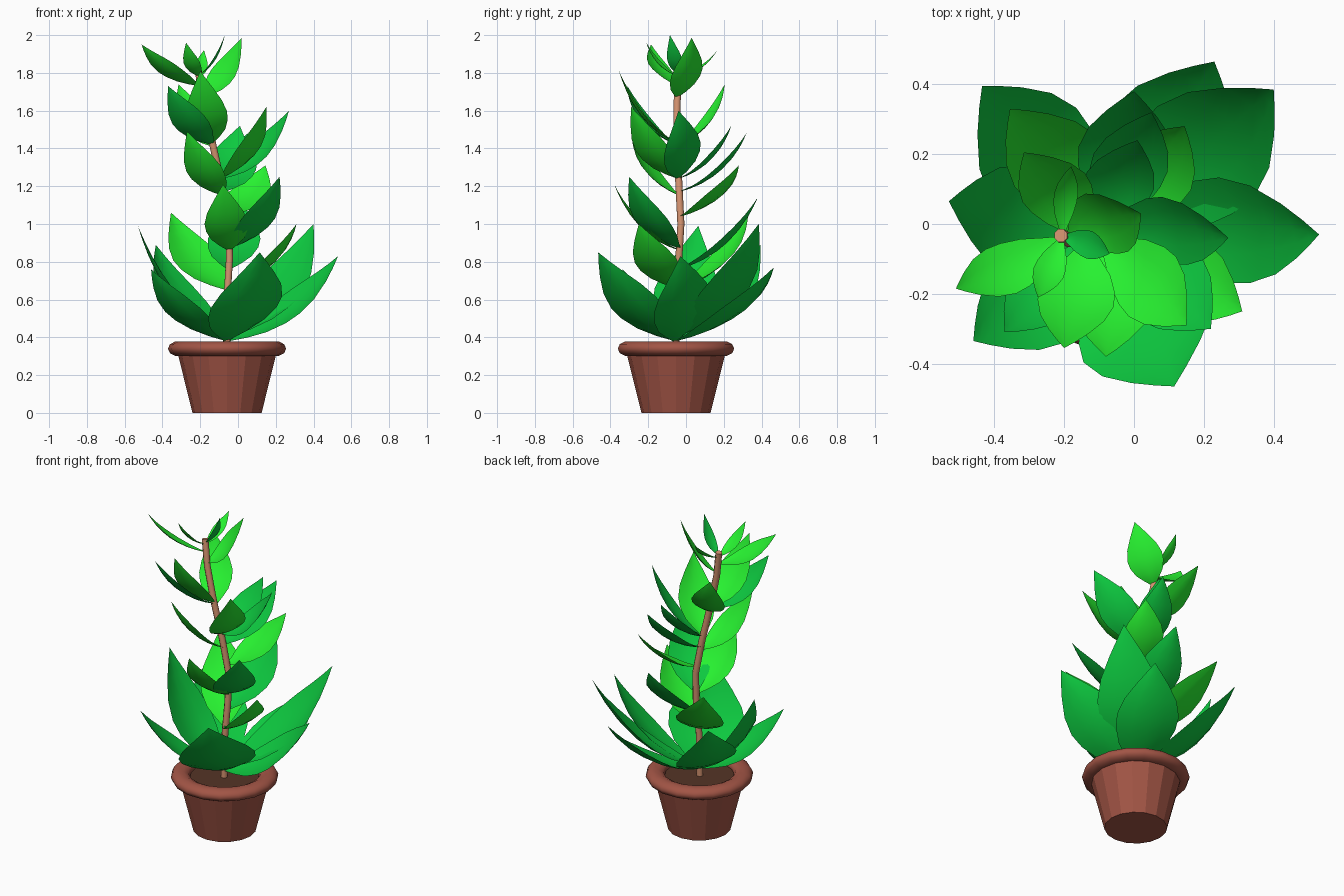
import bpy, bmesh, math
from mathutils import Vector, Quaternion

if "Cube" in bpy.data.objects:
    bpy.data.objects.remove(bpy.data.objects["Cube"])

CX, CY = -0.058, -0.053


def material(name, rgb):
    m = bpy.data.materials.new(name)
    m.diffuse_color = (*rgb, 1)
    m.use_nodes = True
    m.node_tree.nodes["Principled BSDF"].inputs["Base Color"].default_value = m.diffuse_color
    return m


TERRACOTTA = material("terracotta", (0.36, 0.09, 0.06))
SOIL = material("soil", (0.09, 0.035, 0.02))
BARK = material("bark", (0.66, 0.29, 0.16))
GREEN = material("deep_green", (0.004, 0.58, 0.05))
LIME = material("light_green", (0.02, 0.88, 0.03))


def mesh_object(name, verts, faces, mat, smooth=True):
    me = bpy.data.meshes.new(name)
    me.from_pydata(verts, [], faces)
    me.materials.append(mat)
    for p in me.polygons:
        p.use_smooth = smooth
    ob = bpy.data.objects.new(name, me)
    bpy.context.collection.objects.link(ob)
    return ob


def lathe(name, profile, sides, mat, lid=False):
    verts, faces = [], []
    for r, z in profile:
        for i in range(sides):
            a = 2 * math.pi * i / sides
            verts.append((CX + r * math.cos(a), CY + r * math.sin(a), z))
    for j in range(len(profile) - 1):
        for i in range(sides):
            k = (i + 1) % sides
            faces.append((j * sides + i, j * sides + k, (j + 1) * sides + k, (j + 1) * sides + i))
    faces.append(tuple(reversed(range(sides))))
    if lid:
        faces.append(tuple((len(profile) - 1) * sides + i for i in range(sides)))
    return mesh_object(name, verts, faces, mat, False)


# pot: tapered body and rolled rim
lathe("pot_body", [(0.183, 0), (0.26, 0.31), (0.21, 0.34)], 16, TERRACOTTA)
bpy.ops.mesh.primitive_torus_add(location=(CX, CY, 0.34), major_segments=18, minor_segments=10,
                                 major_radius=0.257, minor_radius=0.056)
rim = bpy.context.object
rim.name = "pot_rim"
rim.scale.z = 0.04 / 0.056
rim.data.materials.append(TERRACOTTA)
bpy.ops.object.shade_smooth()
lathe("soil", [(0.21, 0.31), (0.215, 0.335)], 16, SOIL, True)

# stem: gently bent tube
STEM = [Vector(p) for p in [(-0.06, -0.055, 0.32), (-0.058, -0.05, 0.6), (-0.045, -0.038, 0.82),
                            (-0.05, -0.027, 1.0), (-0.085, -0.037, 1.2), (-0.14, -0.05, 1.45),
                            (-0.185, -0.047, 1.65), (-0.21, -0.033, 1.81)]]
cu = bpy.data.curves.new("stem", 'CURVE')
cu.dimensions = '3D'
cu.bevel_depth = 0.02
cu.bevel_resolution = 2
cu.use_fill_caps = True
sp = cu.splines.new('POLY')
sp.points.add(len(STEM) - 1)
for pt, co in zip(sp.points, STEM):
    pt.co = (*co, 1)
cu.materials.append(BARK)
bpy.context.collection.objects.link(bpy.data.objects.new("stem", cu))


def stem_at(z):
    for a, b in zip(STEM, STEM[1:]):
        if z <= b.z:
            return a.lerp(b, (z - a.z) / (b.z - a.z))
    return STEM[-1].copy()


# leaf: pointed oval blade sweeping outward and up, the whole blade rolled about base-to-tip
OUTLINE = [(0, 0.08), (0.12, 0.42), (0.25, 0.76), (0.4, 0.96), (0.53, 1.0),
           (0.68, 0.84), (0.82, 0.52), (0.92, 0.24), (1, 0)]


def leaf(name, base_z, tip, width, mat, roll=0, out=0.69, rise=0.2):
    base, tip = stem_at(base_z), Vector(tip)
    d = tip - base
    # positive roll swings the bulge towards the leaf's left side
    turn = Quaternion(d.normalized(), -math.radians(roll))
    if (turn @ Vector((0, 0, -1))).dot(Vector((-d.y, d.x, 0))) * roll < 0:
        turn.invert()
    ctrl = base + turn @ Vector((d.x * out, d.y * out, d.z * rise))
    side = turn @ Vector((-d.y, d.x, 0)).normalized()
    verts, faces = [], []
    for t, w in OUTLINE:
        p = base * (1 - t) ** 2 + ctrl * 2 * t * (1 - t) + tip * t * t
        tan = ((ctrl - base) * (1 - t) + (tip - ctrl) * t).normalized()
        up = tan.cross(side)
        for s in (-1, -0.5, 0, 0.5, 1):
            verts.append(p + side * (s * w * width / 2) + up * (0.09 * width * w * s * s))
    for j in range(len(OUTLINE) - 1):
        for i in range(4):
            a = j * 5 + i
            faces.append((a, a + 5, a + 6, a + 1))
    ob = mesh_object(name, verts, faces, mat)
    bm = bmesh.new()
    bm.from_mesh(ob.data)
    bmesh.ops.remove_doubles(bm, verts=bm.verts, dist=1e-4)
    bm.to_mesh(ob.data)
    bm.free()


# each leaf: base height, tip, width, colour, roll
LOWER = [(0.38, (0.115, -0.465, 0.85), 0.45, GREEN, 12), (0.38, (0.53, -0.03, 0.83), 0.33, GREEN, 22),
         (0.40, (0.40, 0.385, 1.0), 0.38, GREEN, 5), (0.38, (0.23, 0.465, 0.77), 0.37, GREEN, 5),
         (0.40, (-0.435, 0.395, 0.89), 0.36, GREEN, 10), (0.39, (-0.53, 0.065, 0.99), 0.34, GREEN, 12),
         (0.38, (-0.46, -0.335, 0.76), 0.30, GREEN, 5)]
MIDDLE = [(0.66, (0.31, -0.25, 1.0), 0.24, LIME, 8), (0.65, (-0.355, 0.33, 1.06), 0.28, LIME, -10),
          (0.76, (0.0, 0.38, 1.14), 0.28, GREEN, 0), (0.87, (0.22, -0.30, 1.25), 0.25, GREEN, 0),
          (0.86, (-0.08, -0.38, 1.21), 0.23, LIME, 5), (1.04, (0.145, 0.28, 1.31), 0.24, LIME, 7)]
UPPER = [(1.15, (-0.27, -0.29, 1.49), 0.21, LIME, 12), (1.17, (0.05, 0.32, 1.48), 0.22, GREEN, 10),
         (1.24, (0.27, -0.04, 1.60), 0.22, GREEN, 28), (1.24, (0.15, -0.29, 1.62), 0.22, LIME, 10),
         (1.24, (0.01, 0.24, 1.52), 0.20, GREEN, 10), (1.41, (-0.315, 0.205, 1.74), 0.20, LIME, -15),
         (1.42, (-0.37, -0.31, 1.73), 0.20, GREEN, 18), (1.43, (-0.20, -0.355, 1.81), 0.22, LIME, 8)]
TOP = [(1.73, (-0.51, -0.185, 1.95), 0.16, LIME, 18), (1.67, (0.02, 0.03, 1.985), 0.21, LIME, 20),
       (1.78, (-0.275, -0.21, 1.96), 0.09, LIME, 5), (1.79, (-0.07, -0.085, 2.0), 0.08, GREEN, 10),
       (1.78, (-0.18, 0.165, 1.92), 0.07, LIME, 12)]

for label, group in (("lower", LOWER), ("middle", MIDDLE), ("upper", UPPER), ("top", TOP)):
    for i, spec in enumerate(group):
        leaf(f"{label}_leaf_{i + 1}", *spec)
